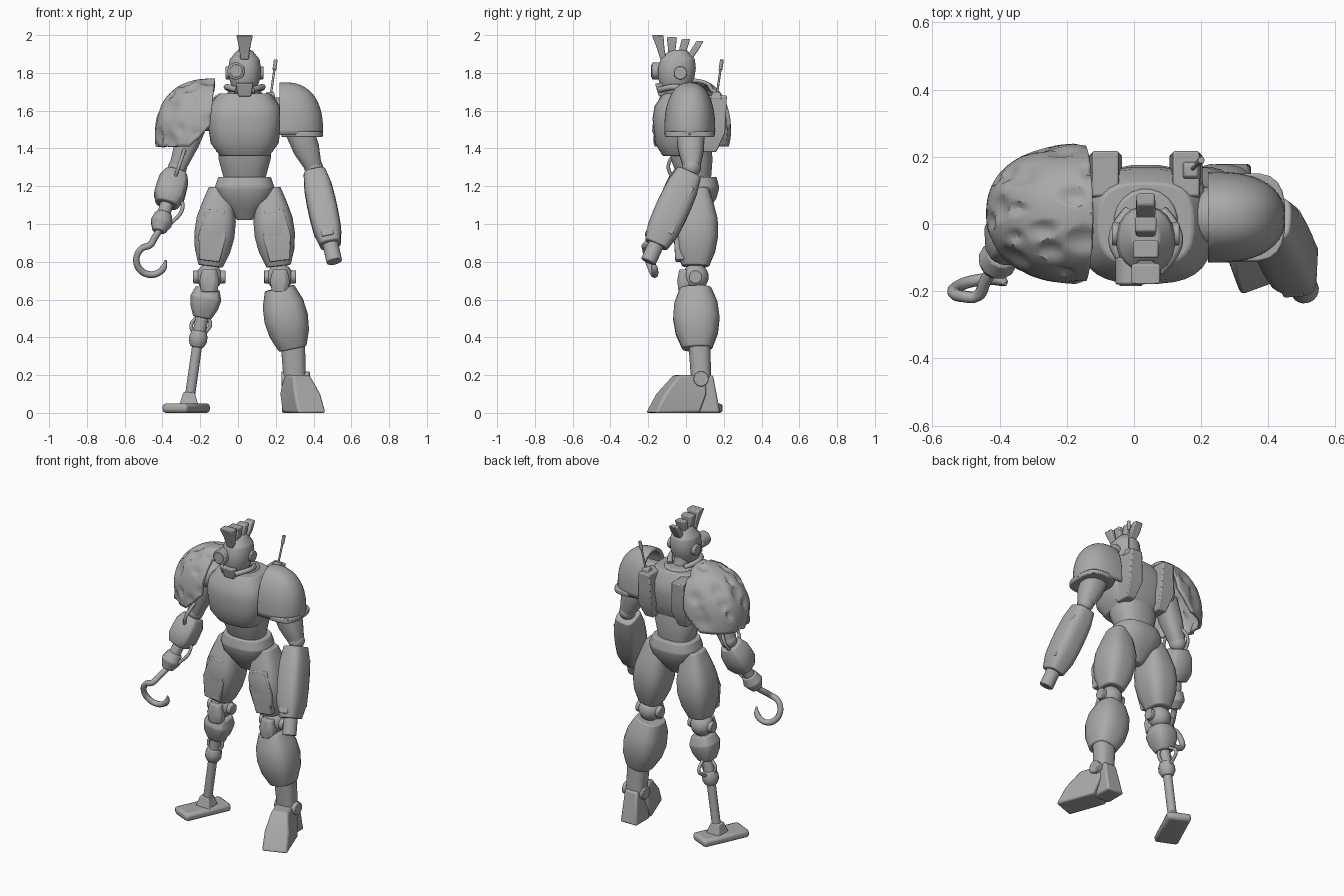
import bpy, bmesh, math
from mathutils import Matrix, Vector

if "Cube" in bpy.data.objects:
    bpy.data.objects.remove(bpy.data.objects["Cube"])

grey = (.4, .4, .4, 1)
metal = bpy.data.materials.new("plain grey")
metal.use_nodes = True
metal.diffuse_color = grey
metal.node_tree.nodes["Principled BSDF"].inputs["Base Color"].default_value = grey

UP = Vector((0, 0, 1))
SIDES = (("right", -1), ("left", 1))
MIDDLE = .035  # body centre line


def finish(obj, degrees=35):
    """Link, colour and smooth one part."""
    bpy.context.collection.objects.link(obj)
    obj.data.materials.append(metal)
    bpy.ops.object.select_all(action="DESELECT")
    obj.select_set(True)
    bpy.context.view_layer.objects.active = obj
    if obj.type == "CURVE":
        bpy.ops.object.convert(target="MESH")
    bpy.ops.object.shade_smooth_by_angle(angle=math.radians(degrees))


def finish_mesh(name, bm, bevel=0, thickness=0):
    bmesh.ops.recalc_face_normals(bm, faces=bm.faces)
    mesh = bpy.data.meshes.new(name)
    bm.to_mesh(mesh)
    bm.free()
    obj = bpy.data.objects.new(name, mesh)
    if thickness:
        shell = obj.modifiers.new("shell", "SOLIDIFY")
        shell.thickness = thickness
    if bevel:
        soft = obj.modifiers.new("soft edges", "BEVEL")
        soft.width, soft.segments = bevel, 2
    finish(obj)


def signed_power(value, exponent):
    return math.copysign(abs(value) ** exponent, value)


def limb(name, start, end, widths, depth=1, power=2.0, sides=20, axis=None, spin=0, bevel=.006):
    """Skin over evenly spaced superellipse rings running from start to end."""
    start, end = Vector(start), Vector(end)
    line = axis or (end - start)
    if line.z < 0:
        line = -line
    turn = UP.rotation_difference(line).to_matrix() @ Matrix.Rotation(spin, 3, "Z")
    bm = bmesh.new()
    rings = []
    for step, width in enumerate(widths):
        centre = start.lerp(end, step / (len(widths) - 1))
        ring = []
        for side in range(sides):
            angle = (side + .5) * math.tau / sides
            across = signed_power(math.cos(angle), 2 / power) * width
            deep = signed_power(math.sin(angle), 2 / power) * width * depth
            ring.append(bm.verts.new(centre + turn @ Vector((across, deep, 0))))
        rings.append(ring)
    for low, high in zip(rings, rings[1:]):
        for side in range(sides):
            after = (side + 1) % sides
            bm.faces.new((low[side], low[after], high[after], high[side]))
    bm.faces.new(rings[0])
    bm.faces.new(rings[-1])
    finish_mesh(name, bm, bevel)


def block(name, start, end, widths, depth=1, **options):
    limb(name, start, end, widths, depth, power=40, sides=4, **options)


def rod(name, start, end, radius):
    limb(name, start, end, (radius, radius), bevel=radius / 8)


def ball(name, centre, radius):
    bm = bmesh.new()
    bmesh.ops.create_uvsphere(bm, u_segments=20, v_segments=12, radius=radius)
    bmesh.ops.translate(bm, verts=bm.verts, vec=centre)
    finish_mesh(name, bm)


def tube(name, points, radius, tip=1):
    curve = bpy.data.curves.new(name, "CURVE")
    curve.dimensions = "3D"
    curve.bevel_depth, curve.bevel_resolution = radius, 2
    curve.resolution_u, curve.use_fill_caps = 6, True
    spline = curve.splines.new("BEZIER")
    spline.bezier_points.add(len(points) - 1)
    for knot, place in zip(spline.bezier_points, points):
        knot.co = place
        knot.handle_left_type = knot.handle_right_type = "AUTO"
    spline.bezier_points[-1].radius = tip
    finish(bpy.data.objects.new(name, curve), degrees=50)


def cable(name, start, end, sag, radius=.01):
    """Hose between two points, bowed out by the sag vector."""
    sag = Vector(sag)
    points = [start.lerp(end, t) + sag * math.sin(math.pi * t) for t in (0, .25, .5, .75, 1)]
    tube(name, points, radius)


def between(start, end, first, last):
    return start.lerp(end, first), start.lerp(end, last)


def dome(name, centre, radii, cuts, pits=0, detail=24):
    """Rounded shoulder shell trimmed by planes, with dents spread on a spiral."""
    bm = bmesh.new()
    bmesh.ops.create_uvsphere(bm, u_segments=detail * 2, v_segments=detail, radius=1)
    seeds = []
    for pit in range(pits):
        height = 1 - (2 * pit + 1) / pits
        angle = pit * 2.4 + math.sin(pit * 5) / 3
        flat = math.sqrt(1 - height * height)
        seeds.append((Vector((math.cos(angle) * flat, math.sin(angle) * flat, height)), .1 + pit % 3 * .045))
    for vert in bm.verts:
        ray = vert.co.copy()
        size = sum(abs(part) ** 2.3 for part in ray) ** (1 / 2.3)
        for seed, reach in seeds:
            size += max(0, 1 - ((ray - seed).length / reach) ** 2) * .06
        vert.co = Vector(centre) + ray / size * Vector(radii)
    for point, outward in cuts:
        everything = bm.verts[:] + bm.edges[:] + bm.faces[:]
        bmesh.ops.bisect_plane(bm, geom=everything, plane_co=point, plane_no=outward, clear_outer=True)
    finish_mesh(name, bm, thickness=.02)


def mid(y, z, offset=0):
    """Point measured sideways from the body centre line."""
    return Vector((MIDDLE + offset, y, z))


# Torso
limb("chest", mid(-.01, 1.36), mid(0, 1.69), (.13, .18, .19, .2, .19, .14), .87, power=2.9, sides=32, axis=UP)
limb("abdomen", mid(.05, 1.2), mid(.02, 1.42), (.1, .12, .14, .14), .8, power=2.5, axis=UP)
limb("pelvis", mid(.05, 1.02), mid(.05, 1.25), (.04, .09, .14, .16, .14), .8, power=2.6, axis=UP)
limb("neck_collar", mid(.01, 1.66), mid(.01, 1.7), (.11, .09), axis=UP)
rod("neck", mid(0, 1.66), mid(-.02, 1.76), .05)
for label, way in SIDES:
    fin = way * .12
    block(label + "_back_fin", mid(.11, 1.38, fin), mid(.15, 1.68, fin), (.03, .05, .045, .04), 1.7, axis=UP)
    rod(label + "_shoulder_joint", mid(.02, 1.58, fin), mid(.02, 1.58, fin * 2.2), .09)

# Antenna
mast, mast_top = Vector((.17, .16, 1.66)), Vector((.2, .19, 1.87))
block("antenna_base", mast, mast + UP * .04, (.03, .02))
rod("antenna", mast, mast_top, .006)
rod("antenna_tip", *between(mast, mast_top, .75, 1), .01)

# Head
limb("head", mid(-.06, 1.68), mid(-.04, 1.92), (.05, .07, .085, .088, .08, .04), 1.15, power=2.2, axis=UP)
goggle = Vector((-.01, -.18, 1.81))
rod("goggle", goggle, mid(-.1, 1.81, -.045), .046)
rod("goggle_lens", goggle - Vector((0, .005, 0)), goggle, .034)
block("mouth_guard", mid(-.11, 1.68), mid(-.12, 1.75), (.035, .045))
for label, way in SIDES:
    rod(label + "_ear", mid(-.03, 1.8, way * .06), mid(-.03, 1.8, way * .1), .035)
    cable(label + "_cheek_hose", mid(-.14, 1.71, way * .04), mid(.04, 1.7, way * .05), (way * .05, 0, .02), .016)
for step in range(4):
    foot, tip = -.12 + step * .045, -.15 + step * .075
    block("crest_" + str(step + 1), mid(foot, 1.87), mid(tip, 2 - step * .01), (.022, .03, .045 - step * .006), .7, axis=UP)

# Shoulder shells
dome("right_pitted_shoulder", (-.14, .03, 1.47), (.3, .21, .3), pits=75, detail=48, cuts=(
    ((-.13, 0, 1.7), (1, 0, -.1)), ((0, 0, 1.41), -UP), ((-.16, 0, 1.51), (1, 0, -1))))
dome("left_shoulder", (.25, .02, 1.5), (.2, .135, .25), cuts=(
    ((.22, 0, 0), (-1, 0, 0)), ((0, 0, 1.47), -UP)))
limb("left_shoulder_lip", (.34, .02, 1.46), (.34, .02, 1.49), (.11, .11), 1.2, power=3)

# Left arm with cannon
shoulder, elbow, muzzle = Vector((.29, .02, 1.58)), Vector((.4, .03, 1.3)), Vector((.51, -.2, .8))
limb("left_upper_arm", elbow, shoulder, (.045, .07, .075, .07), power=2.5)
ball("left_elbow", elbow, .05)
limb("left_forearm", *between(elbow, muzzle, .06, .82), (.06, .074, .078, .078, .074, .055), 1.15, power=3.5)
rod("cannon_barrel", *between(elbow, muzzle, .7, 1), .042)
for label, shift in (("front_panel", (0, -.06, -.02)), ("side_rail", (.04, .03, 0))):
    low, high = between(elbow, muzzle, .2, .7)
    block("cannon_" + label, low + Vector(shift), high + Vector(shift), (.032, .032))

# Right arm with hook
shoulder, elbow, wrist = Vector((-.22, .02, 1.56)), Vector((-.32, .02, 1.3)), Vector((-.42, -.13, .96))
limb("right_upper_arm", elbow, shoulder, (.045, .065, .07), power=2.5)
ball("right_elbow", elbow, .05)
limb("right_forearm", *between(elbow, wrist, .08, .58), (.06, .08, .083, .083, .06), power=3, sides=12)
rod("right_wrist", *between(elbow, wrist, .5, .9), .035)
limb("hook_socket", *between(elbow, wrist, .72, 1), (.045, .06, .035), sides=12)
arc = []
for step in range(9):
    angle = math.radians(95 + 33 * step)
    arc.append(Vector((-.46, -.19, .81)) + Vector((math.cos(angle), -math.cos(angle - 2) / 3, math.sin(angle))) * .078)
tube("hook", [wrist, wrist.lerp(arc[0], .5)] + arc, .018, tip=.3)
grip = elbow.lerp(wrist, .3)
cable("front_elbow_cable", elbow.lerp(shoulder, .5), grip, (0, -.09, 0))
cable("rear_elbow_cable", elbow.lerp(shoulder, .5), grip, (-.03, .09, 0))
cable("wrist_cable", grip, wrist, (.09, 0, 0))

# Thighs and knees
for label, way in SIDES:
    hip, knee = mid(.055, 1.19, way * .13), mid(.05, .72, way * .187)
    limb(label + "_thigh", *between(knee, hip, .12, 1), (.065, .095, .108, .105, .085, .06), 1.1, power=3)
    guard = Vector((way * .01, -.08, 0))
    low, high = between(knee, hip, .18, .75)
    block(label + "_thigh_guard", low + guard, high + guard, (.055, .075, .05), .5)
    ball(label + "_knee", knee, .07)
    pin = Vector((.085, 0, 0))
    rod(label + "_knee_pin", knee - pin, knee + pin, .035)
    cap = knee - Vector((0, .055, 0))
    limb(label + "_knee_cap", cap - UP * .08, cap + UP * .04, (.045, .055, .04), .8, power=3, sides=8)

# Left lower leg and foot
ankle = Vector((.3, .08, .18))
limb("left_shin", (.29, .06, .34), (.22, .05, .66), (.075, .107, .118, .11, .08), 1.05, power=2.7)
limb("left_ankle_post", ankle, (.29, .07, .38), (.06, .065), .9, power=2.7)
rod("left_ankle", ankle - Vector((.07, 0, 0)), ankle + Vector((.08, 0, 0)), .04)
block("left_heel", (.29, .11, 0), (.3, .09, .2), (.06, .045), 1.2, axis=UP, bevel=.012)
block("left_toe", (.35, -.07, 0), (.31, .02, .2), (.08, .075, .05), 1.6, axis=UP, spin=.35, bevel=.012)

# Right peg leg
ankle, collar, cuff = Vector((-.26, .05, .05)), Vector((-.21, .05, .4)), Vector((-.16, .05, .66))
limb("right_shin_cuff", *between(cuff, collar, 0, .6), (.065, .085, .075, .05), power=3, sides=12)
rod("right_shin_core", cuff, collar, .035)
limb("peg_collar", *between(collar, ankle, -.1, .15), (.04, .05, .05, .035), sides=12)
rod("peg", ankle, collar, .027)
for label, sag in (("inner", (.05, 0, 0)), ("outer", (-.05, 0, 0)), ("rear", (0, .1, 0))):
    cable(label + "_shin_cable", cuff.lerp(collar, .5), collar, sag)
block("peg_ankle", ankle - UP * .02, ankle + UP * .06, (.055, .042, .03), axis=UP)
block("foot_plate", (-.274, .03, 0), (-.274, .03, .05), (.075, .075), 2.1, axis=UP, spin=-.43, bevel=.018)
